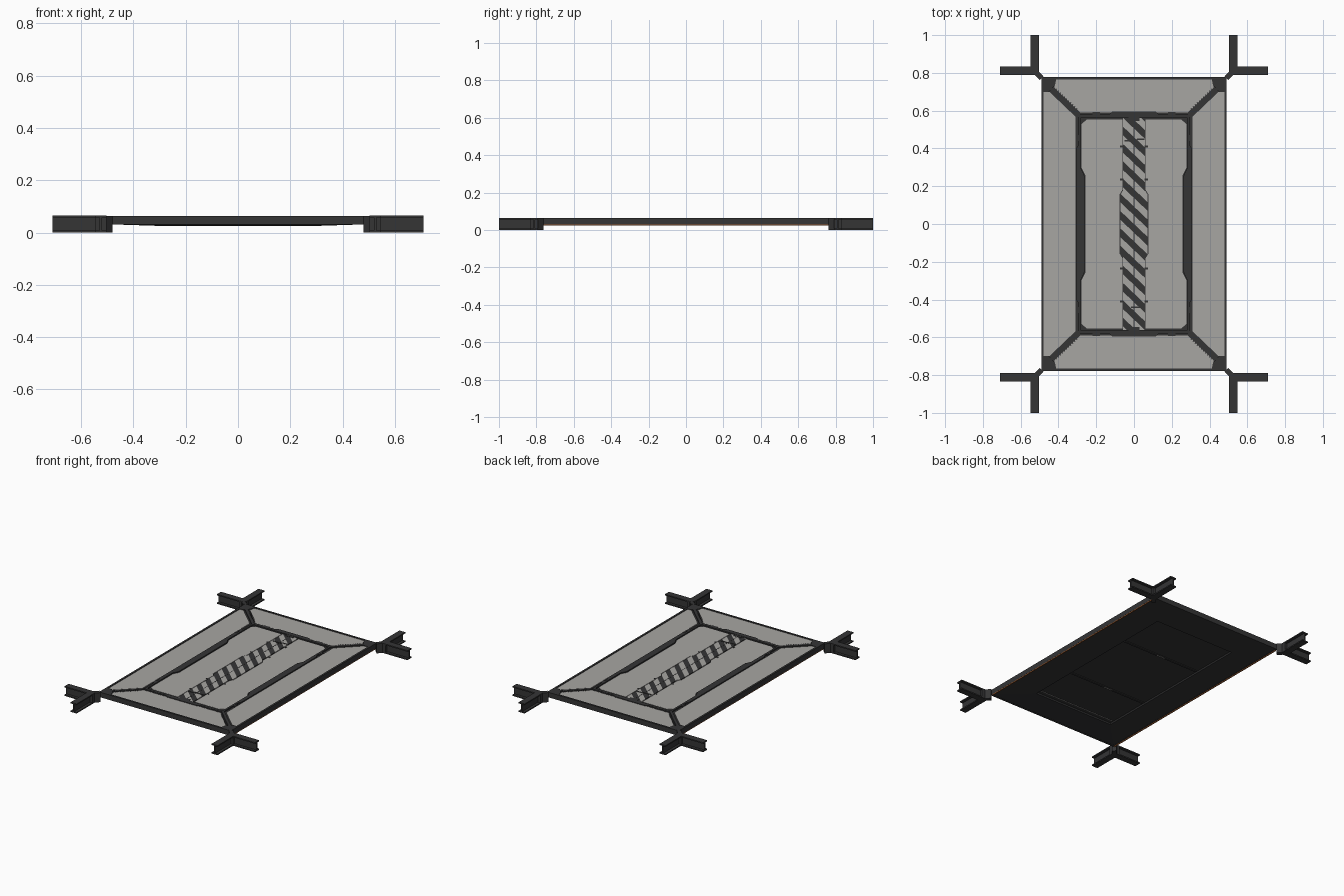
import bpy, bmesh, math
from mathutils import Vector

if "Cube" in bpy.data.objects:
    bpy.data.objects.remove(bpy.data.objects["Cube"])


def material(name, rgb):
    m = bpy.data.materials.new(name)
    m.diffuse_color = (*rgb, 1)
    m.use_nodes = True
    m.node_tree.nodes["Principled BSDF"].inputs["Base Color"].default_value = m.diffuse_color
    return m


DARK = material("dark metal", (0.035, 0.035, 0.036))
LIGHT = material("light grey panel", (0.39, 0.38, 0.365))
RUST = material("rust orange", (0.35, 0.11, 0.03))

ONE = [(1, 1)]
MX = [(1, 1), (-1, 1)]
MY = [(1, 1), (1, -1)]
ALL = [(1, 1), (-1, 1), (1, -1), (-1, -1)]


def finish(name, bm, *mats):
    bmesh.ops.recalc_face_normals(bm, faces=bm.faces)
    me = bpy.data.meshes.new(name)
    bm.to_mesh(me)
    bm.free()
    for m in mats:
        me.materials.append(m)
    ob = bpy.data.objects.new(name, me)
    bpy.context.collection.objects.link(ob)
    return ob


def add_prism(bm, pts, z0, z1):
    lo = [bm.verts.new((x, y, z0)) for x, y in pts]
    hi = [bm.verts.new((x, y, z1)) for x, y in pts]
    bm.faces.new(lo[::-1])
    bm.faces.new(hi)
    n = len(pts)
    for i in range(n):
        j = (i + 1) % n
        bm.faces.new((lo[i], lo[j], hi[j], hi[i]))


def prisms(name, polys, z0, z1, mat, signs=ONE):
    """Extrude each outline and repeat it for each mirror sign pair."""
    bm = bmesh.new()
    for pts in polys:
        for sx, sy in signs:
            add_prism(bm, [(x * sx, y * sy) for x, y in pts], z0, z1)
    return finish(name, bm, mat)


def rect(x0, x1, y0, y1):
    return [(x0, y0), (x1, y0), (x1, y1), (x0, y1)]


def bar(a, b, half):
    a, b = Vector(a), Vector(b)
    d = (b - a).normalized()
    n = Vector((-d.y, d.x)) * half
    return [tuple(a + n), tuple(a - n), tuple(b - n), tuple(b + n)]


def sym_y(half):
    """Complete an outline given for y > 0 by its mirror image."""
    return half + [(x, -y) for x, y in reversed(half)]


def sym_x(half):
    return half + [(-x, y) for x, y in reversed(half)]


# Underside tray: hipped slope around a recessed hatch
bm = bmesh.new()
loops = []
for x, y, z in [(0.48, 0.765, 0.056), (0.48, 0.765, 0.031),
                (0.295, 0.575, 0.025), (0.29, 0.57, 0.033)]:
    loops.append([bm.verts.new(p) for p in
                  [(x, y, z), (-x, y, z), (-x, -y, z), (x, -y, z)]])
for a, b in zip(loops, loops[1:]):
    for i in range(4):
        j = (i + 1) % 4
        bm.faces.new((a[i], a[j], b[j], b[i]))
bm.faces.new(loops[0])
bm.faces.new(loops[-1])
finish("tray", bm, DARK)
prisms("underside_ribs", [rect(-0.285, 0.285, 0.245, 0.26)], 0.028, 0.034, DARK, MY)
prisms("underside_handles", [rect(-0.03, 0.03, 0.249, 0.256)], 0.026, 0.029, LIGHT, MY)
prisms("underside_edge_strip", [rect(-0.28, 0.28, -0.545, -0.541)], 0.031, 0.034, LIGHT)

# Outer frame
prisms("frame_side_rails", [rect(0.478, 0.491, -0.777, 0.777)], 0.03, 0.064, DARK, MX)
prisms("frame_end_rails", [rect(-0.478, 0.478, 0.764, 0.777)], 0.03, 0.064, DARK, MY)
prisms("side_trim", [rect(0.484, 0.4905, -0.765, 0.765)], 0.025, 0.031, RUST, MX)
prisms("frame_corner_blocks",
       [[(0.479, 0.765), (0.412, 0.765), (0.418, 0.735), (0.45, 0.70), (0.479, 0.70)]],
       0.05, 0.064, DARK, ALL)

# Sloping-corner border panels
prisms("side_border_panels",
       [sym_y([(0.478, 0.70), (0.448, 0.70), (0.31, 0.568)])], 0.05, 0.06, LIGHT, MX)
prisms("end_border_panels",
       [sym_x([(0.42, 0.764), (0.42, 0.72), (0.285, 0.59)])], 0.05, 0.06, LIGHT, MY)

# Diagonal ribs with a row of teeth
prisms("diagonal_ribs", [bar((0.445, 0.722), (0.288, 0.572), 0.009)], 0.05, 0.0635, DARK, ALL)
teeth = []
for i in range(11):
    p = Vector((0.413, 0.712)).lerp(Vector((0.305, 0.608)), i / 10)
    teeth.append(bar(p - Vector((0.004, -0.004)), p + Vector((0.006, -0.006)), 0.003))
prisms("diagonal_teeth", teeth, 0.055, 0.062, DARK, ALL)

# Inner ring around the hatch
prisms("hatch_side_rails", [
    sym_y([(0.294, 0.575), (0.294, 0.42), (0.306, 0.40)])
    + [(0.281, -0.575), (0.281, -0.295), (0.262, -0.255),
       (0.262, 0.255), (0.281, 0.295), (0.281, 0.575)]], 0.05, 0.064, DARK, MX)
prisms("hatch_end_rails", [
    [(-0.29, 0.563), (0.29, 0.563), (0.29, 0.582), (0.13, 0.582), (0.115, 0.595),
     (-0.115, 0.595), (-0.13, 0.582), (-0.29, 0.582)]], 0.05, 0.064, DARK, MY)
prisms("hatch_lugs", [rect(0.293, 0.307, 0.44, 0.47), rect(0.18, 0.22, 0.58, 0.592)],
       0.05, 0.063, DARK, ALL)

# Hatch doors
prisms("hatch_doors", [
    [(0.062, 0.553), (0.25, 0.553), (0.277, 0.53), (0.277, 0.298), (0.257, 0.258),
     (0.257, -0.258), (0.277, -0.298), (0.277, -0.53), (0.25, -0.553), (0.062, -0.553),
     (0.062, -0.18), (0.077, -0.155), (0.077, 0.155), (0.062, 0.18)]],
    0.05, 0.0595, LIGHT, MX)

# Hazard-striped centre strip, cut along diagonals and coloured alternately
bm = bmesh.new()
add_prism(bm, sym_x([(0.057, -0.56), (0.057, -0.18), (0.072, -0.155),
                     (0.072, 0.155), (0.057, 0.18), (0.057, 0.56)]), 0.05, 0.061)
step = 0.046
normal = Vector((0.95, 1, 0))
for i in range(-15, 16):
    bmesh.ops.bisect_plane(bm, geom=bm.verts[:] + bm.edges[:] + bm.faces[:],
                           plane_co=(0, i * step, 0), plane_no=normal)
for f in bm.faces:
    k = f.calc_center_median().dot(normal) / step
    f.material_index = math.floor(k) % 2
finish("hazard_strip", bm, LIGHT, DARK)
prisms("centre_seam", [rect(-0.0025, 0.0025, -0.56, 0.56)], 0.055, 0.0615, DARK)
prisms("strip_end_caps", [rect(-0.03, 0.03, 0.545, 0.57)], 0.055, 0.063, DARK, MY)
prisms("strip_tabs", [rect(0.056, 0.073, y - 0.005, y + 0.005) for y in (0.235, 0.41)],
       0.055, 0.0615, DARK, ALL)
for name, s in (("rear_latch", 1), ("front_latch", -1)):
    prisms(name, [[(x * s, y * s) for x, y in r] for r in
                  (rect(-0.05, 0.015, 0.437, 0.446), rect(0.015, 0.055, 0.446, 0.453))],
           0.06, 0.0635, DARK)

# Corner posts, diagonal links and I-beam arms
prisms("corner_links", [bar((0.489, 0.772), (0.528, 0.813), 0.014)], 0.0, 0.064, DARK, ALL)
prisms("corner_posts", [[(0.515, 0.79), (0.547, 0.79), (0.547, 0.833), (0.503, 0.833),
                         (0.503, 0.803)]], 0.0, 0.065, DARK, ALL)
flanges = [rect(0.545, 0.71, 0.79, 0.833), rect(0.503, 0.547, 0.832, 1.0)]
prisms("arm_top_flanges", flanges, 0.057, 0.065, DARK, ALL)
prisms("arm_bottom_flanges", flanges, 0.0, 0.008, DARK, ALL)
prisms("arm_webs", [rect(0.545, 0.71, 0.807, 0.816), rect(0.5205, 0.5295, 0.832, 1.0)],
       0.007, 0.058, DARK, ALL)
